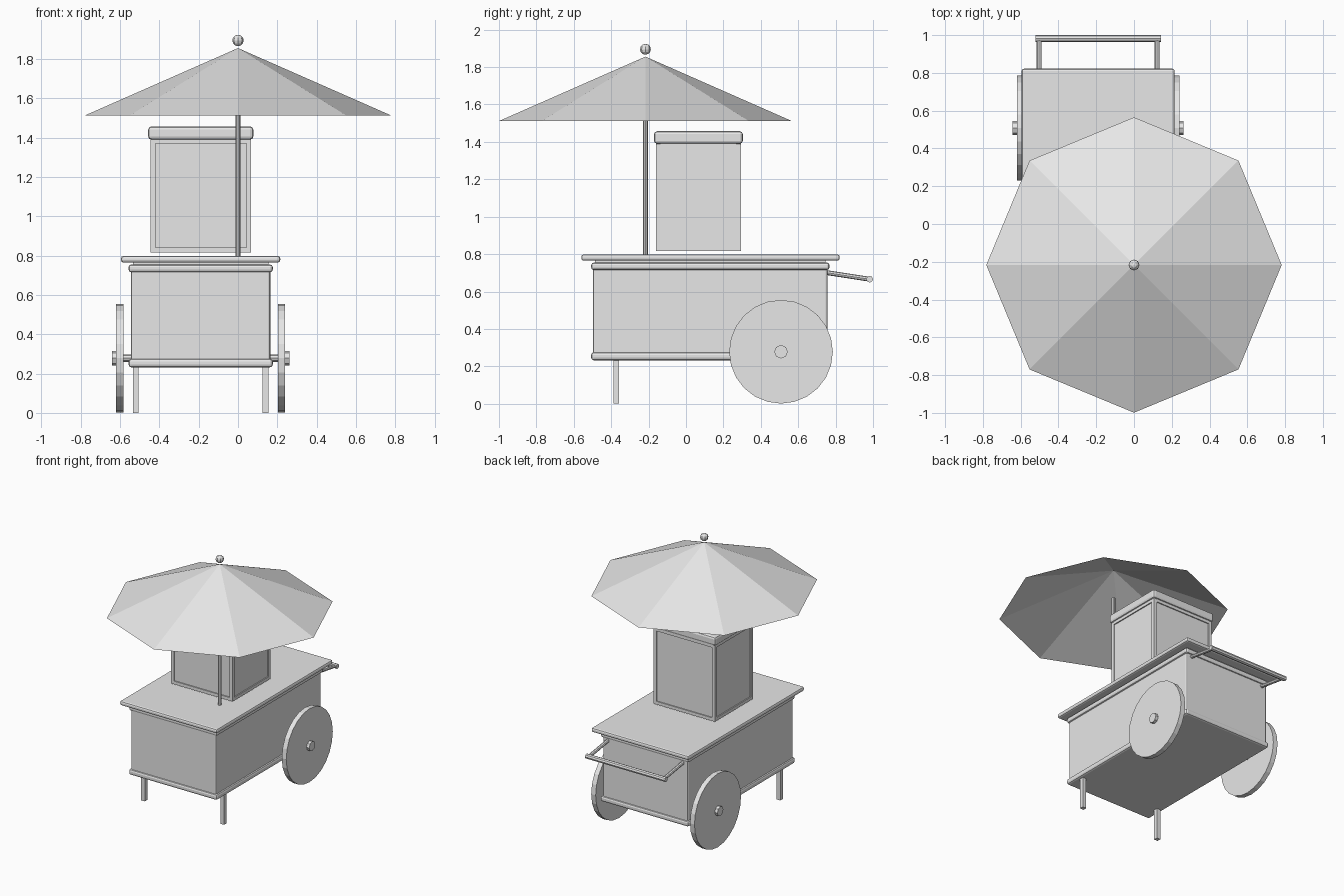
import bpy, bmesh, math
from mathutils import Vector

if "Cube" in bpy.data.objects:
    bpy.data.objects.remove(bpy.data.objects["Cube"])

grey = bpy.data.materials.new("light grey")
grey.diffuse_color = (0.8, 0.8, 0.8, 1)
grey.use_nodes = True
grey.node_tree.nodes["Principled BSDF"].inputs["Base Color"].default_value = grey.diffuse_color
CX = -0.19          # centre line of the cart
PY = -0.217         # umbrella pole position in y


def finish(name, bm):
    bmesh.ops.recalc_face_normals(bm, faces=bm.faces)
    me = bpy.data.meshes.new(name)
    bm.to_mesh(me)
    bm.free()
    me.materials.append(grey)
    ob = bpy.data.objects.new(name, me)
    bpy.context.collection.objects.link(ob)
    return ob


def box(name, x, y, z, bevel=0.0, segs=2):
    bm = bmesh.new()
    bmesh.ops.create_cube(bm, size=1)
    for v in bm.verts:
        v.co = Vector([(r[0] + r[1]) / 2 + c * (r[1] - r[0]) for c, r in zip(v.co, (x, y, z))])
    if bevel:
        bmesh.ops.bevel(bm, geom=bm.edges[:], offset=bevel, segments=segs,
                        profile=0.5, affect='EDGES')
    return finish(name, bm)


def rod(name, a, b, r, sides=8, r2=None, caps=True):
    a, b = Vector(a), Vector(b)
    d = b - a
    bm = bmesh.new()
    bmesh.ops.create_cone(bm, cap_ends=caps, segments=sides, radius1=r,
                          radius2=r if r2 is None else r2, depth=d.length)
    q = d.to_track_quat('Z', 'Y')
    for v in bm.verts:
        v.co = q @ v.co + (a + b) / 2
    return finish(name, bm)


# cart body with rims and counter
box("cart_body", (-0.545, 0.165), (-0.497, 0.757), (0.24, 0.75), 0.012)
box("bottom_rim", (-0.557, 0.177), (-0.507, 0.767), (0.232, 0.275), 0.014)
box("top_rim", (-0.557, 0.177), (-0.507, 0.767), (0.715, 0.755), 0.014)
box("counter_support", (-0.535, 0.155), (-0.487, 0.747), (0.75, 0.768))
box("counter", (-0.595, 0.215), (-0.56, 0.822), (0.765, 0.798), 0.012)

# legs, wheels and hubs on both sides
for s, side in ((-1, "left"), (1, "right")):
    lx = CX + s * 0.33
    box(f"{side}_leg", (lx - 0.015, lx + 0.015), (-0.388, -0.358), (0, 0.24))
    rod(f"{side}_wheel", (CX + s * 0.393, 0.508, 0.278), (CX + s * 0.43, 0.508, 0.278), 0.277, 24)
    rod(f"{side}_hub", (CX + s * 0.425, 0.508, 0.278), (CX + s * 0.452, 0.508, 0.278), 0.036, 8)
    rod(f"{side}_handle_arm", (CX + s * 0.312, 0.74, 0.703), (CX + s * 0.312, 0.98, 0.666), 0.013)
rod("axle", (CX - 0.4, 0.508, 0.278), (CX + 0.4, 0.508, 0.278), 0.018)
rod("push_handle", (CX - 0.332, 0.982, 0.666), (CX + 0.332, 0.982, 0.666), 0.018)

# display case: recessed panels, corner posts, rails and lid
X0, X1, Y0, Y1, Z0, Z1, W = -0.446, 0.067, -0.16, 0.293, 0.817, 1.39, 0.025
box("case_panels", (X0 + 0.008, X1 - 0.008), (Y0 + 0.008, Y1 - 0.008), (Z0 + 0.002, Z1))
for i, px in enumerate((X0, X1 - W)):
    for j, py in enumerate((Y0, Y1 - W)):
        box(f"case_post_{i}{j}", (px, px + W), (py, py + W), (Z0, Z1))
for z, label in ((Z0, "bottom"), (1.37, "top")):
    for i, px in enumerate((X0, X1 - W)):
        box(f"case_{label}_side_rail_{i}", (px, px + W), (Y0 + W, Y1 - W), (z, z + 0.024))
    for j, py in enumerate((Y0, Y1 - W)):
        box(f"case_{label}_rail_{j}", (X0 + W, X1 - W), (py, py + W), (z, z + 0.024))
box("case_lid", (-0.457, 0.078), (-0.171, 0.304), (1.39, 1.457), 0.016)

# umbrella: pole, open eight-sided canopy and knob
rod("umbrella_pole", (0, PY, 0.77), (0, PY, 1.64), 0.0125)
bm = bmesh.new()
apex = bm.verts.new((0, PY, 1.856))
ring = [bm.verts.new((0.782 * math.cos(k * math.pi / 4), PY + 0.782 * math.sin(k * math.pi / 4), 1.512))
        for k in range(8)]
for k in range(8):
    bm.faces.new((apex, ring[k], ring[(k + 1) % 8]))
finish("umbrella_canopy", bm)
bm = bmesh.new()
bmesh.ops.create_uvsphere(bm, u_segments=8, v_segments=6, radius=0.029)
bmesh.ops.translate(bm, verts=bm.verts, vec=(0, PY, 1.895))
finish("umbrella_knob", bm)
